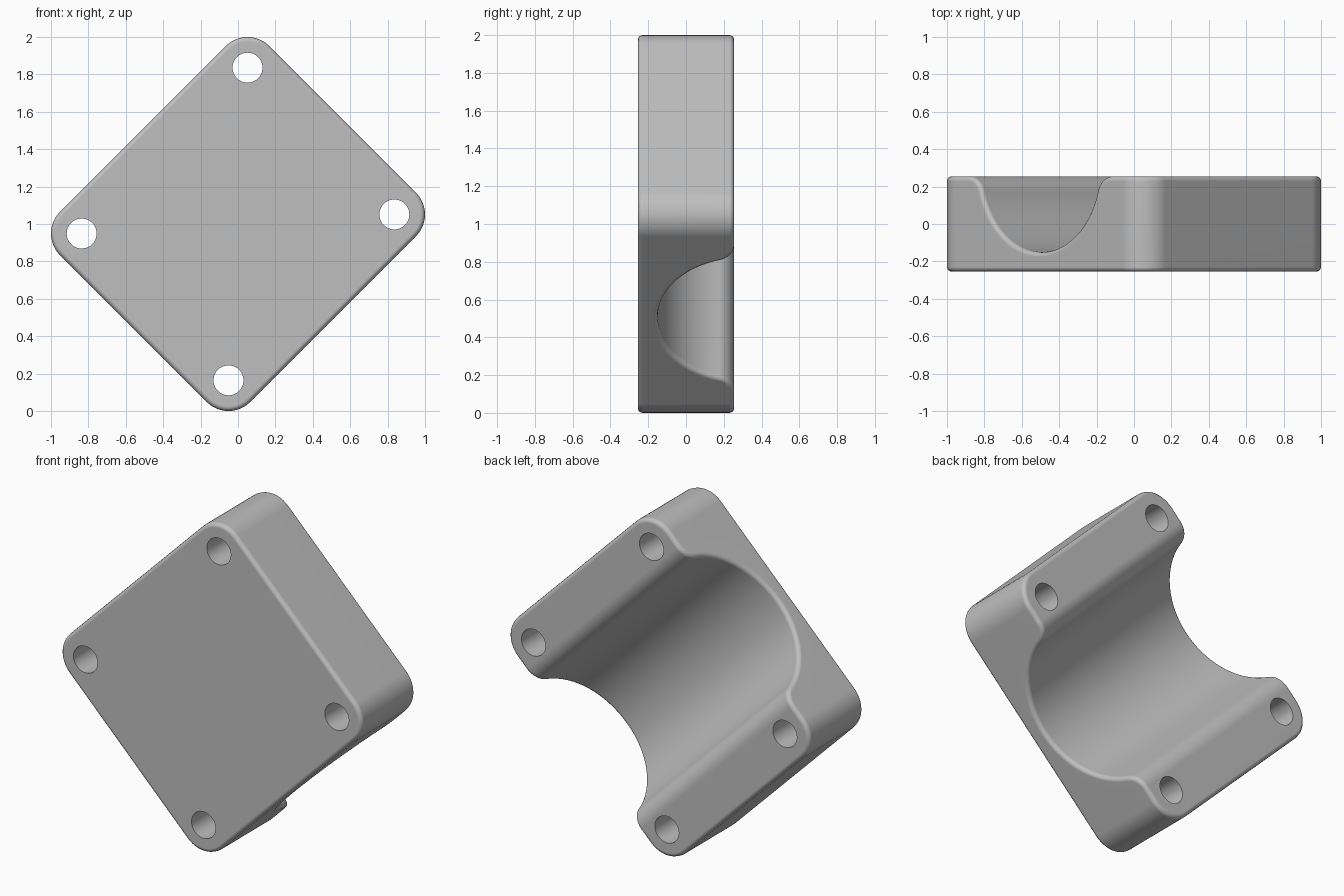
import bpy, bmesh
from math import sin, cos, acos, sqrt, pi
from mathutils import Matrix, Vector

cube = bpy.data.objects.get("Cube")
if cube:
    bpy.data.objects.remove(cube)

HOLE_U, HOLE_V, HOLE_R = 0.627, 0.555, 0.08   # bolt pattern half spacing
CORNER = 0.164                                # outline corner radius
HALF = 0.255                                  # half thickness
GROOVE_R, GROOVE_Y = 0.45, 0.30               # cradle radius and centre
LIP = 0.11                                    # cradle lip rounding

grey = bpy.data.materials.new("grey")
grey.use_nodes = True
grey.diffuse_color = (0.52, 0.52, 0.52, 1)
grey.node_tree.nodes["Principled BSDF"].inputs["Base Color"].default_value = (0.52, 0.52, 0.52, 1)


def place(u, v, y):
    """Turn block axes (across and along the cradle) by 45 degrees."""
    return Vector(((u + v) / sqrt(2), y, 1 + (u - v) / sqrt(2)))


def add_object(name, bm):
    mesh = bpy.data.meshes.new(name)
    bm.to_mesh(mesh)
    bm.free()
    mesh.materials.append(grey)
    ob = bpy.data.objects.new(name, mesh)
    bpy.context.collection.objects.link(ob)
    return ob


def stations():
    """Half section: (distance across, half length, back height)."""
    lip_y = HALF - LIP
    turn = acos((GROOVE_Y - lip_y) / (GROOVE_R + LIP))
    lip_u = (GROOVE_R + LIP) * sin(turn)
    full = HOLE_V + CORNER
    pts = []
    for i in range(25):                       # cradle arc
        a = turn * i / 24
        pts.append((GROOVE_R * sin(a), full, GROOVE_Y - GROOVE_R * cos(a)))
    for i in range(1, 13):                    # rounded lip
        a = turn * (1 - i / 12)
        pts.append((lip_u - LIP * sin(a), full, lip_y + LIP * cos(a)))
    for i in range(13):                       # outline corner
        a = pi / 2 * i / 12
        pts.append((HOLE_U + CORNER * sin(a), HOLE_V + CORNER * cos(a), HALF))
    return pts


# Block with cradle, built as strips between stations
half = stations()
section = [(-u, v, y) for u, v, y in reversed(half[1:])] + half
bm = bmesh.new()
rings = [[bm.verts.new(place(u, s * v, h)) for s, h in ((-1, -HALF), (1, -HALF), (1, y), (-1, y))]
         for u, v, y in section]
for a, b in zip(rings, rings[1:]):
    for i in range(4):
        j = (i + 1) % 4
        bm.faces.new((a[i], a[j], b[j], b[i]))
bm.faces.new(rings[0])
bm.faces.new(rings[-1])
bmesh.ops.recalc_face_normals(bm, faces=bm.faces)
bmesh.ops.dissolve_limit(bm, angle_limit=0.01, verts=bm.verts, edges=bm.edges)
block = add_object("cradle_block", bm)

# Softened outer and cradle edges
bevel = block.modifiers.new("edge_round", "BEVEL")
bevel.width = 0.025
bevel.segments = 3
bevel.limit_method = "ANGLE"
bevel.angle_limit = 0.8
bevel.use_clamp_overlap = False

# Four bolt holes
bm = bmesh.new()
for su in (-1, 1):
    for sv in (-1, 1):
        spot = Matrix.Translation(place(su * HOLE_U, sv * HOLE_V, 0)) @ Matrix.Rotation(pi / 2, 4, "X")
        bmesh.ops.create_cone(bm, cap_ends=True, segments=40, radius1=HOLE_R,
                              radius2=HOLE_R, depth=1, matrix=spot)
cutter = add_object("hole_cutter", bm)
cutter.hide_render = True
cut = block.modifiers.new("bolt_holes", "BOOLEAN")
cut.operation = "DIFFERENCE"
cut.solver = "EXACT"
cut.object = cutter

bpy.ops.object.select_all(action="DESELECT")
bpy.context.view_layer.objects.active = block
block.select_set(True)
for name in ("edge_round", "bolt_holes"):
    bpy.ops.object.modifier_apply(modifier=name)
bpy.data.objects.remove(cutter)

# Smooth curves, flat faces kept flat
bpy.ops.object.shade_smooth_by_angle(angle=0.7)
weighted = block.modifiers.new("flat_faces", "WEIGHTED_NORMAL")
weighted.keep_sharp = True
